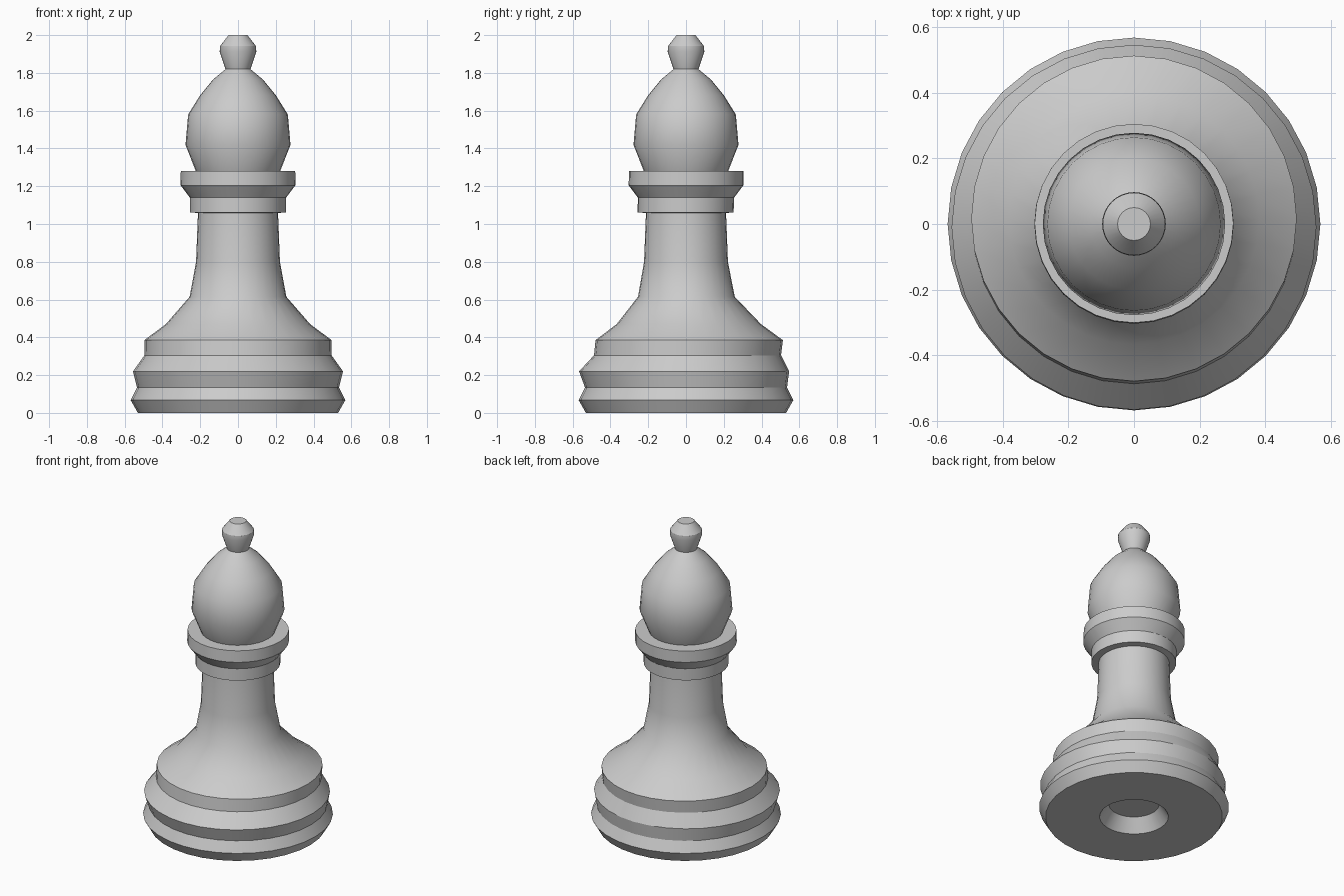
import bpy
import bmesh
from math import cos, sin, pi, radians

SIDES = 32

cube = bpy.data.objects.get("Cube")
if cube:
    bpy.data.objects.remove(cube, do_unlink=True)

grey = bpy.data.materials.new("plain_grey")
grey.use_nodes = True
colour = (0.6, 0.6, 0.6, 1)
grey.diffuse_color = colour
grey.node_tree.nodes["Principled BSDF"].inputs["Base Color"].default_value = colour


def turned(name, profile, cap_start=False, cap_end=False):
    """Turn a profile of (radius, height, y shift) around the z axis."""
    bm = bmesh.new()
    rings = []
    for radius, z, shift in profile:
        angles = [2 * pi * i / SIDES for i in range(SIDES)]
        rings.append([bm.verts.new((radius * cos(a), radius * sin(a) + shift, z))
                      for a in angles])
    for low, high in zip(rings, rings[1:]):
        for i in range(SIDES):
            j = (i + 1) % SIDES
            bm.faces.new((low[i], low[j], high[j], high[i]))
    if cap_start:
        bm.faces.new(rings[0][::-1])
    if cap_end:
        bm.faces.new(rings[-1])
    mesh = bpy.data.meshes.new(name)
    bm.to_mesh(mesh)
    bm.free()
    mesh.materials.append(grey)
    obj = bpy.data.objects.new(name, mesh)
    bpy.context.collection.objects.link(obj)
    bpy.ops.object.select_all(action="DESELECT")
    obj.select_set(True)
    bpy.context.view_layer.objects.active = obj
    bpy.ops.object.shade_smooth_by_angle(angle=radians(33))
    return obj


# Stepped foot with a recess underneath
turned("base", [
    (0.15, 0.085, 0), (0.206, 0, 0), (0.53, 0, 0), (0.568, 0.067, 0),
    (0.535, 0.135, 0), (0.556, 0.22, -0.01), (0.495, 0.305, 0.008),
    (0.496, 0.385, 0.017)], cap_start=True)

# Flared stem
turned("stem", [
    (0.496, 0.385, 0.017), (0.382, 0.47, 0.015), (0.256, 0.615, 0.002),
    (0.222, 0.8, 0), (0.212, 1.058, 0)])

# Double collar
turned("collar", [
    (0.212, 1.058, 0), (0.254, 1.062, -0.002), (0.255, 1.14, 0),
    (0.304, 1.205, 0), (0.303, 1.28, 0.002), (0.223, 1.28, 0)])

# Rounded head
turned("head", [
    (0.223, 1.28, 0), (0.278, 1.418, 0), (0.264, 1.58, 0), (0.2, 1.682, 0),
    (0.132, 1.765, 0), (0.066, 1.82, 0)])

# Small knob on top
turned("finial", [
    (0.066, 1.82, 0), (0.097, 1.913, 0), (0.095, 1.942, 0), (0.05, 2, 0)],
    cap_end=True)
